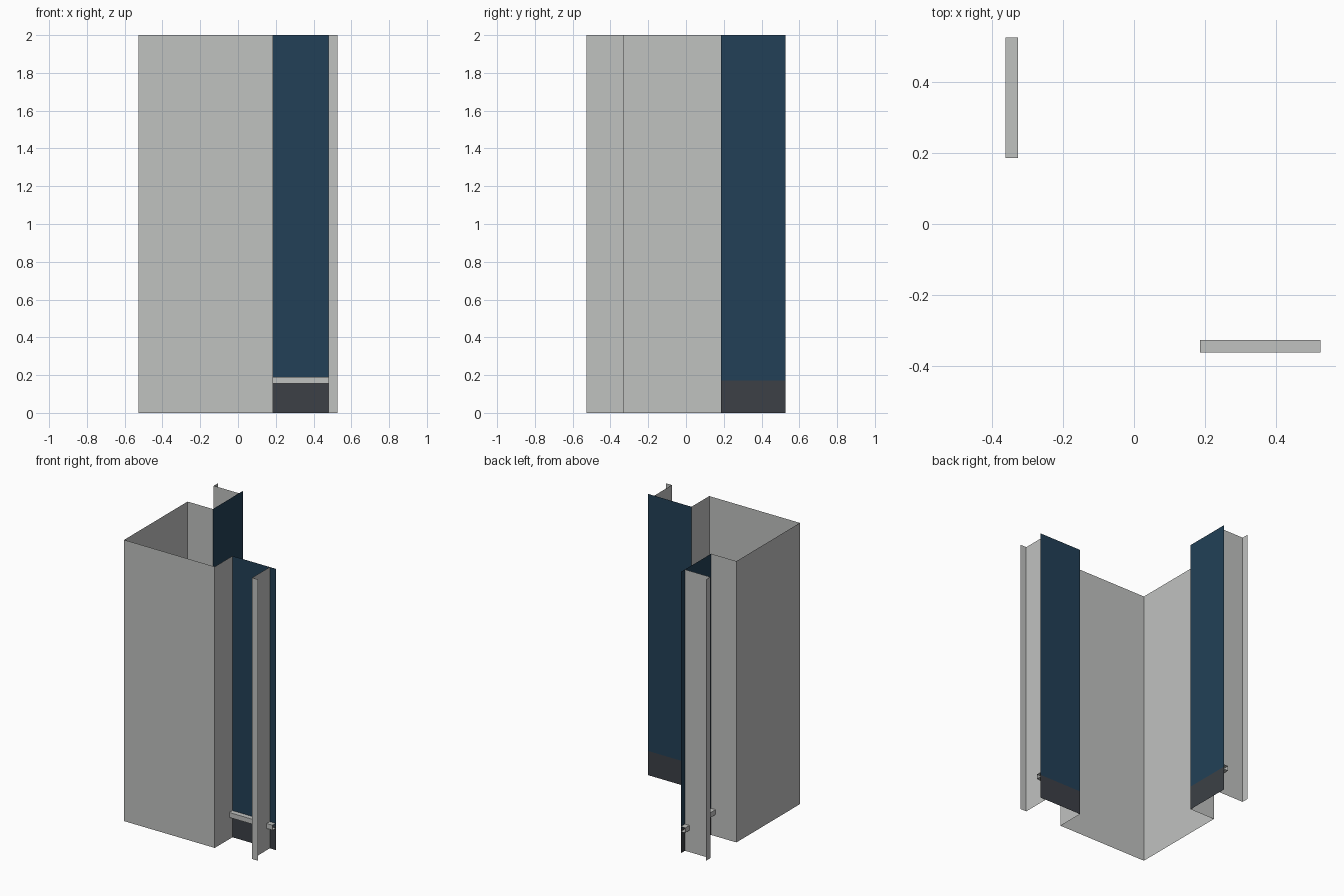
import bpy
import bmesh

cube = bpy.data.objects.get("Cube")
if cube:
    bpy.data.objects.remove(cube, do_unlink=True)


def material(name, color):
    mat = bpy.data.materials.new(name)
    mat.use_nodes = True
    mat.diffuse_color = (*color, 1)
    mat.node_tree.nodes["Principled BSDF"].inputs["Base Color"].default_value = (*color, 1)
    return mat


GREY = material("light grey metal", (0.53, 0.54, 0.53))
BLUE = material("dark blue glass", (0.016, 0.051, 0.095))
DARK = material("charcoal panel", (0.045, 0.051, 0.061))

# Shared dimensions of the corner bay
TOP = 2.0
OUT = 0.527       # outer faces
INNER = 0.328     # recessed glass plane
EDGE = 0.186      # end of the solid wall
WEB = 0.48        # mullion web
RAIL_Z, RAIL = 0.172, 0.035


def extrude_path(name, path, direction, mat, swap=False):
    """Sweep an open path of points into a thin sheet; swap mirrors x with y."""
    bm = bmesh.new()
    verts = [bm.verts.new(p) for p in path]
    edges = [bm.edges.new(pair) for pair in zip(verts, verts[1:])]
    swept = bmesh.ops.extrude_edge_only(bm, edges=edges)["geom"]
    bmesh.ops.translate(bm, vec=direction,
                        verts=[g for g in swept if isinstance(g, bmesh.types.BMVert)])
    if swap:
        for v in bm.verts:
            v.co.x, v.co.y = v.co.y, v.co.x
    bmesh.ops.recalc_face_normals(bm, faces=bm.faces)
    mesh = bpy.data.meshes.new(name)
    bm.to_mesh(mesh)
    bm.free()
    mesh.materials.append(mat)
    obj = bpy.data.objects.new(name, mesh)
    bpy.context.collection.objects.link(obj)
    return obj


def upright(name, plan, z0, z1, mat, swap=False):
    return extrude_path(name, [(x, y, z0) for x, y in plan], (0, 0, z1 - z0), mat, swap)


# Folded corner wall with a return at each end
upright("corner_wall", [(-INNER, EDGE), (-OUT, EDGE), (-OUT, -OUT),
                        (EDGE, -OUT), (EDGE, -INNER)], 0, TOP, GREY)

# The two window bays mirror each other across the corner
for side, swap in (("front", False), ("side", True)):
    bay = [(EDGE, -INNER), (OUT, -INNER)]
    upright(side + "_glass", bay, RAIL_Z, TOP, BLUE, swap)
    upright(side + "_base_panel", bay, 0, RAIL_Z, DARK, swap)
    upright(side + "_mullion", [(WEB, -INNER), (WEB, -OUT), (OUT, -OUT)],
            0, TOP, GREY, swap)
    # Open-ended channel rail across the foot of the glass
    low, high = RAIL_Z - RAIL / 2, RAIL_Z + RAIL / 2
    extrude_path(side + "_rail",
                 [(EDGE, -INNER, low), (EDGE, -INNER - RAIL, low),
                  (EDGE, -INNER - RAIL, high), (EDGE, -INNER, high)],
                 (OUT - EDGE, 0, 0), GREY, swap)
